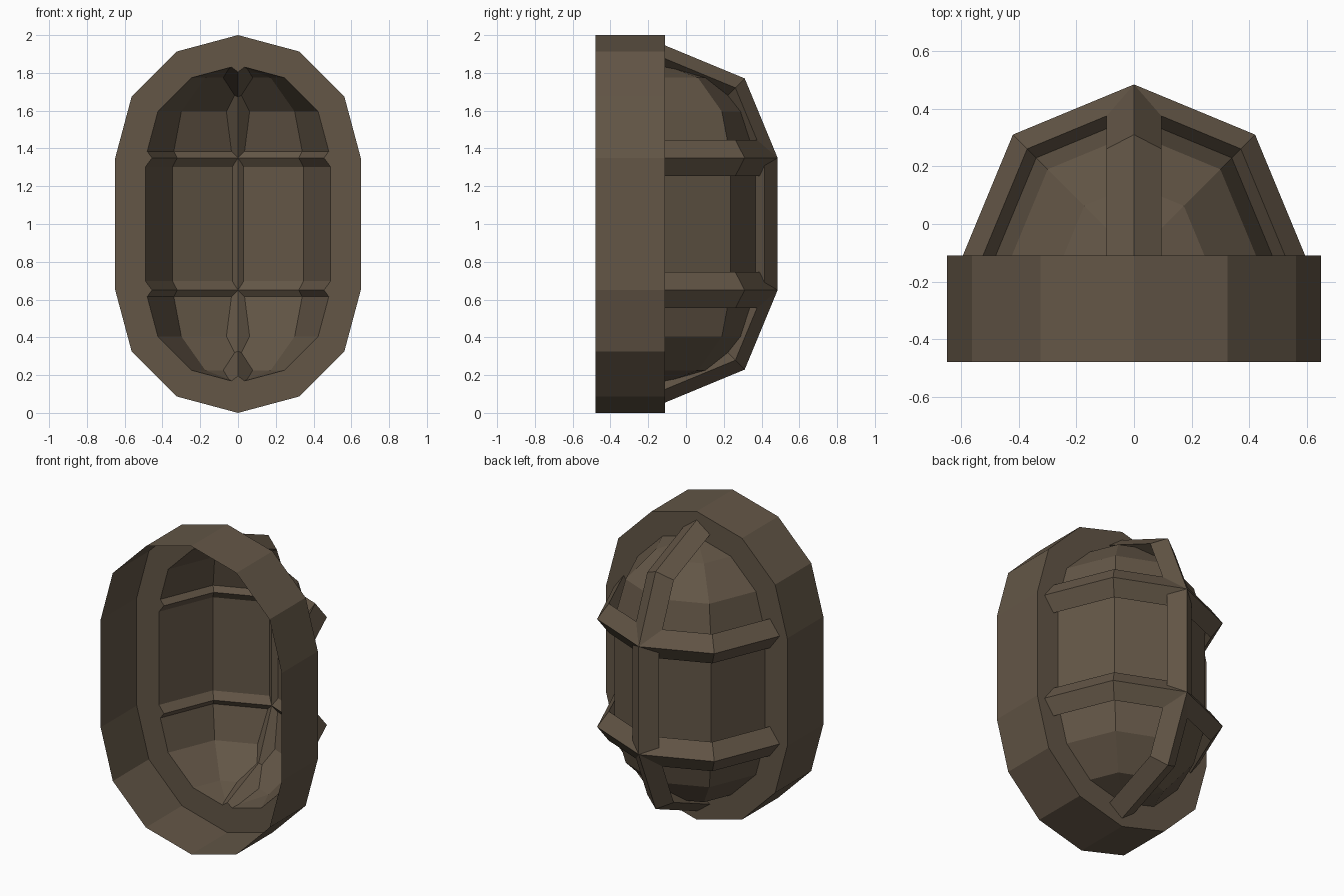
import bpy, bmesh
from math import sin, cos, radians
from mathutils import Vector

if "Cube" in bpy.data.objects:
    bpy.data.objects.remove(bpy.data.objects["Cube"])

Z_TOP, Z_LOW = 1.35, 0.65        # centres of the two rounded ends
Y_FRONT, Y_BACK = -0.48, -0.11   # depth of the open collar
R_OUT, R_IN = 0.65, 0.49         # collar and dome radii

mat = bpy.data.materials.new("dark brown")
mat.diffuse_color = (0.125, 0.093, 0.062, 1)
mat.use_nodes = True
mat.node_tree.nodes["Principled BSDF"].inputs["Base Color"].default_value = mat.diffuse_color


def finish(bm, name):
    bmesh.ops.remove_doubles(bm, verts=bm.verts, dist=1e-5)
    bmesh.ops.recalc_face_normals(bm, faces=bm.faces)
    mesh = bpy.data.meshes.new(name)
    bm.to_mesh(mesh)
    bm.free()
    mesh.materials.append(mat)
    obj = bpy.data.objects.new(name, mesh)
    bpy.context.collection.objects.link(obj)
    return obj


def bridge(bm, rows, closed):
    """Quads between successive rows of points."""
    rows = [[bm.verts.new(p) for p in row] for row in rows]
    n = len(rows[0])
    for a, b in zip(rows, rows[1:]):
        for i in range(n if closed else n - 1):
            j = (i + 1) % n
            bm.faces.new((a[i], a[j], b[j], b[i]))
    return rows


def stadium(r, y):
    """Capsule outline, 30 degree steps on each end."""
    pts = []
    for start, zc in ((0, Z_TOP), (180, Z_LOW)):
        for k in range(7):
            a = radians(start + 30 * k)
            pts.append((r * cos(a), y, zc + r * sin(a)))
    return pts


# collar: open-fronted wall with a flange at its back edge
bm = bmesh.new()
bridge(bm, [stadium(R_OUT, Y_FRONT), stadium(R_OUT, Y_BACK), stadium(R_IN, Y_BACK)], True)
finish(bm, "collar")

# dome: half of a capsule, four facets around
bm = bmesh.new()
rows = []
for lats, zc in (((90, 60, 30, 0), Z_TOP), ((0, -30, -60, -90), Z_LOW)):
    for lat in lats:
        r, z = R_IN * cos(radians(lat)), zc + R_IN * sin(radians(lat))
        rows.append([(r * cos(radians(t)), Y_BACK + r * sin(radians(t)), z)
                     for t in range(0, 181, 45)])
bridge(bm, rows, False)
bmesh.ops.dissolve_degenerate(bm, dist=1e-5, edges=bm.edges)
finish(bm, "dome")


# ribs: diamond section swept along half octagons
def rib(name, stations, side):
    """stations: (centre, outward direction); side: width direction."""
    bm = bmesh.new()
    rows = []
    for c, d in stations:
        m = c + d * 0.525
        rows.append([m + d * 0.07, m + side * 0.095, m - d * 0.07, m - side * 0.095])
    rows = bridge(bm, rows, True)
    bm.faces.new(rows[0])
    bm.faces.new(rows[-1])
    finish(bm, name)


for name, z in (("upper_rib", Z_TOP), ("lower_rib", Z_LOW)):
    rib(name, [(Vector((0, Y_BACK, z)), Vector((cos(radians(t)), sin(radians(t)), 0)))
               for t in range(0, 181, 45)], Vector((0, 0, 1)))

rib("spine_rib", [(Vector((0, Y_BACK, zc)), Vector((0, sin(radians(t)), cos(radians(t)))))
                  for zc, angles in ((Z_TOP, (0, 45, 90)), (Z_LOW, (90, 135, 180)))
                  for t in angles], Vector((1, 0, 0)))
